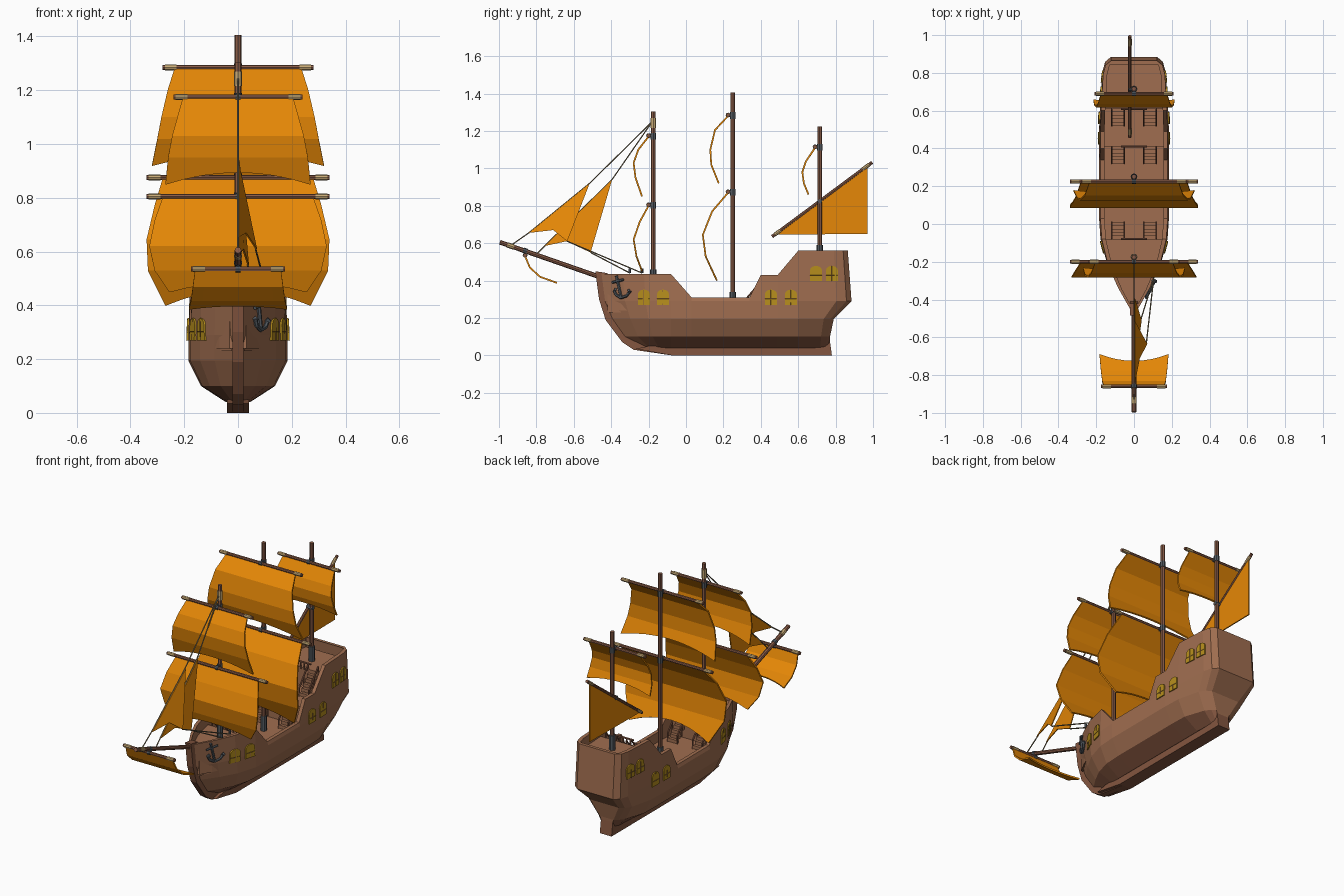
import bpy, bmesh
from math import pi, sin, cos
from mathutils import Vector, Matrix
from mathutils.bvhtree import BVHTree

if "Cube" in bpy.data.objects:
    bpy.data.objects.remove(bpy.data.objects["Cube"])


def material(name, rgb):
    m = bpy.data.materials.new(name)
    m.use_nodes = True
    m.diffuse_color = (*rgb, 1)
    m.node_tree.nodes["Principled BSDF"].inputs["Base Color"].default_value = (*rgb, 1)
    return m


WOOD = material("hull wood", (0.35, 0.155, 0.08))
KEEL = material("keel wood", (0.23, 0.092, 0.05))
SPAR = material("spar wood", (0.25, 0.105, 0.062))
SAIL = material("orange canvas", (0.79, 0.245, 0.002))
BAND = material("pale binding", (0.57, 0.4, 0.18))
IRON = material("dark iron", (0.085, 0.1, 0.115))
GOLD = material("gold glass", (0.47, 0.27, 0.012))
ROPE = material("rope", (0.24, 0.19, 0.11))


def finish(name, bm, *mats):
    bmesh.ops.recalc_face_normals(bm, faces=bm.faces)
    me = bpy.data.meshes.new(name)
    bm.to_mesh(me)
    bm.free()
    for mat in mats:
        me.materials.append(mat)
    ob = bpy.data.objects.new(name, me)
    bpy.context.collection.objects.link(ob)
    return ob


def rod(name, a, b, r, mat, sides=8):
    a, b = Vector(a), Vector(b)
    bm = bmesh.new()
    turn = (b - a).to_track_quat("Z", "Y").to_matrix().to_4x4()
    bmesh.ops.create_cone(bm, cap_ends=True, segments=sides, radius1=r, radius2=r,
                          depth=(b - a).length, matrix=Matrix.Translation((a + b) / 2) @ turn)
    return finish(name, bm, mat)


def prism(name, loop, push, mat):
    bm = bmesh.new()
    low = [bm.verts.new(p) for p in loop]
    high = [bm.verts.new(Vector(p) + Vector(push)) for p in loop]
    bm.faces.new(low)
    bm.faces.new(high)
    for i in range(len(low)):
        j = (i + 1) % len(low)
        bm.faces.new((low[i], low[j], high[j], high[i]))
    return finish(name, bm, mat)


def box(name, x0, x1, y0, y1, z0, z1, mat):
    return prism(name, [(x0, y0, z0), (x1, y0, z0), (x1, y1, z0), (x0, y1, z0)], (0, 0, z1 - z0), mat)


# Hull: stations are (y, width factor, rail height); levels are (z, half width, bow y, stern y, stern factor)
STATIONS = [(-.47, .1, .435), (-.35, .47, .435), (-.23, .76, .435), (-.08, .96, .435), (.03, 1, .31),
            (.34, 1, .31), (.4, 1, .43), (.49, 1, .43), (.6, .98, .56), (.79, .92, .56),
            (.84, .85, .56), (.865, .68, .56)]
LEVELS = [(.04, .045, -.25, .765, .8), (.1, .138, -.335, .77, .5), (.195, .185, -.395, .79, .75),
          (.29, .185, -.435, .885, .97), (None, .178, -.455, .865, 1)]


def width_at(y):
    for (y0, w0, _), (y1, w1, _) in zip(STATIONS, STATIONS[1:]):
        if y <= y1:
            return LEVELS[-1][1] * (w0 + (w1 - w0) * (y - y0) / (y1 - y0))
    return LEVELS[-1][1] * STATIONS[-1][1]


def inner(y):
    y = min(max(y, -.42), .845)
    return max(width_at(y) - .022, .006), y


def ring(y, factor, rail):
    w, yi = inner(y)
    half = [(w, yi, .38 if y > .55 else .23), (w, yi, rail)]
    for z, wide, bow, stern, narrow in reversed(LEVELS):
        yy, k = y, factor
        if y < -.08:
            yy = -.08 + (y + .08) / -.39 * (bow + .08)
        elif y > .6:
            t = (y - .6) / .265
            yy, k = .6 + t * (stern - .6), factor * (1 + (narrow - 1) * t * t)
        half.append((wide * k, yy, rail if z is None else z))
    return half + [(-x, yy, z) for x, yy, z in reversed(half)]


bm = bmesh.new()
rings = [[bm.verts.new(p) for p in ring(*s)] for s in STATIONS]
for a, b in zip(rings, rings[1:]):
    for i in range(len(a) - 1):
        face = bm.faces.new((a[i], a[i + 1], b[i + 1], b[i]))
        face.material_index = int(i in (5, 6, 7))
for r in (rings[0], rings[-1]):
    for i in range(1, 6):
        bm.faces.new((r[i], r[i + 1], r[-2 - i], r[-1 - i]))
bm.normal_update()
surface = BVHTree.FromBMesh(bm)
finish("hull", bm, WOOD, KEEL)


def skin(side, y, z, out):
    hit = surface.ray_cast(Vector((side, y, z)), Vector((-side, 0, 0)))[0]
    return Vector(((hit.x if hit else side * .18) + side * out, y, z))


# Keel, stem and rudder post
stem = [(-.485, .45), (-.465, .3), (-.43, .19), (-.34, .07), (-.28, .03), (-.075, 0),
        (.1, 0), (.1, .06), (-.2, .1), (-.34, .2), (-.4, .3), (-.42, .44)]
prism("stem", [(-.02, y, z) for y, z in stem], (.04, 0, 0), KEEL)
keel = [(-.27, .035), (-.075, 0), (.78, 0), (.765, .11), (.74, .11), (.72, .05), (-.2, .05)]
prism("keel", [(-.04, y, z) for y, z in keel], (.08, 0, 0), KEEL)

# Decks
for name, y0, y1, z0, z1 in (("fore_deck", -.42, -.08, .24, .37), ("main_deck", -.1, .43, .235, .25),
                             ("quarter_deck", .41, .63, .235, .37), ("stern_deck", .61, .845, .39, .5)):
    ys = [y0] + [s[0] for s in STATIONS if y0 < s[0] < y1] + [y1]
    right = [(inner(y)[0] + .008, y, z0) for y in ys]
    prism(name, right + [(-x, y, z) for x, y, z in reversed(right)], (0, 0, z1 - z0), WOOD)

# Stairs with balustrades: deck edge, direction of descent, lower and upper deck height
for edge, way, low, top in ((-.08, 1, .25, .37), (.41, -1, .25, .37), (.61, -1, .37, .5)):
    rise = top - low
    for s in (1, -1):
        for i in range(5):
            y = sorted((edge + way * .018 * i, edge + way * .018 * (i + 1)))
            x = sorted((s * .055, s * .115))
            z = top - rise * (i + 1) / 6
            box("stair_step", *x, *y, z - .02, z, WOOD)
        for x in (.052, .118):
            rod("stair_rail", (s * x, edge, top + .035), (s * x, edge + way * .09, low + .05), .005, SPAR, 6)
            for t in (0, .5, 1):
                y, z = edge + way * .09 * t, top - (rise - .02) * t
                rod("stair_post", (s * x, y, z - .04), (s * x, y, z + .035), .004, SPAR, 6)
    rod("deck_rail", (-.07, edge, top + .035), (.07, edge, top + .035), .006, SPAR, 6)
    for i in range(-2, 3):
        rod("rail_post", (.024 * i, edge, top - .01), (.024 * i, edge, top + .035), .004, SPAR, 6)

# Arched windows on both sides
for s in (1, -1):
    for yc, zc in ((-.225, .31), (-.123, .31), (.454, .31), (.561, .31), (.695, .437), (.78, .437)):
        arch = [(-.032, -.04), (.032, -.04)]
        arch += [(.032 * cos(a * pi / 6), .018 + .024 * sin(a * pi / 6)) for a in range(7)]
        prism("window", [skin(s, yc + y, zc + z, -.003) for y, z in arch], (s * .0095, 0, 0), GOLD)
        for y0, z0, y1, z1 in ((0, -.04, 0, .04), (-.031, -.008, .031, -.008)):
            rod("window_bar", skin(s, yc + y0, zc + z0, .006), skin(s, yc + y1, zc + z1, .006), .0015, SPAR, 4)

# Anchor on the left bow
arms = [(-.045, .35), (-.035, .325), (-.008, .308), (.022, .318), (.042, .345)]
fluke = [skin(1, -.34 + y, z, .01) for y, z in arms]
for a, b in zip(fluke, fluke[1:]):
    rod("anchor_arm", a, b, .008, IRON, 6)
rod("anchor_shank", skin(1, -.347, .31, .01), skin(1, -.372, .425, .01), .008, IRON, 6)
rod("anchor_stock", skin(1, -.395, .39, .012), skin(1, -.335, .405, .012), .007, IRON, 6)
for p, d in ((fluke[0], .012), (fluke[-1], -.012)):
    rod("anchor_tip", p, p + Vector((0, d, -.004)), .011, IRON, 4)

# Masts
for name, y, deck, top in (("fore_mast", -.175, .37, 1.305), ("main_mast", .25, .25, 1.405),
                           ("mizzen_mast", .715, .5, 1.225)):
    rod(name, (0, y, deck), (0, y, top), .0125, SPAR)
    rod(name + "_collar", (0, y, deck), (0, y, deck + .09), .018, IRON)
rod("stay_binding", (0, -.175, 1.215), (0, -.175, 1.27), .0155, BAND)


def yard(name, y, z, half):
    rod(name, (-half, y, z), (half, y, z), .0095, SPAR)
    for s in (1, -1):
        rod(name + "_binding", (s * (half - .052), y, z), (s * (half - .008), y, z), .0112, BAND)
    rod(name + "_clamp", (-.01, y, z), (.01, y, z), .013, IRON)


def square_sail(name, curve, widths, arch):
    bm = bmesh.new()
    rows, n = [], 8
    for i, ((y, z), w) in enumerate(zip(curve, widths)):
        row = []
        for c in range(n + 1):
            u = 2 * c / n - 1
            k = arch * (1 - u * u) if i == len(curve) - 1 else 0
            py, pz = curve[i - 1]
            row.append(bm.verts.new((u * w, y + (py - y) * k, z + (pz - z) * k)))
        rows.append(row)
    for a, b in zip(rows, rows[1:]):
        for c in range(n):
            bm.faces.new((a[c], a[c + 1], b[c + 1], b[c]))
    ob = finish(name, bm, SAIL)
    mod = ob.modifiers.new("Thickness", "SOLIDIFY")
    mod.thickness, mod.offset = .009, 0


# Square sails: name, mast y, yard half length, belly curve (y, z), half widths
for name, mast, half, curve, widths in (
        ("fore_topsail", -.175, .24, [(-.2, 1.17), (-.255, 1.1), (-.28, 1.03), (-.27, .95), (-.235, .85)],
         (.205, .225, .245, .26, .27)),
        ("fore_course", -.175, .34, [(-.2, .8), (-.247, .715), (-.28, .62), (-.265, .53), (-.235, .45)],
         (.28, .31, .33, .31, .255)),
        ("main_topsail", .25, .28, [(.225, 1.28), (.155, 1.205), (.13, 1.1), (.135, 1.02), (.175, .92)],
         (.235, .26, .285, .3, .32)),
        ("main_course", .25, .34, [(.225, .87), (.14, .77), (.09, .645), (.105, .53), (.165, .4)],
         (.28, .31, .34, .335, .27)),
        ("mizzen_topsail", .715, .21, [(.69, 1.11), (.64, 1.035), (.622, .98), (.63, .92), (.655, .86)],
         (.175, .19, .2, .21, .215))):
    square_sail(name, curve, widths, .45)
    y, z = curve[0]
    yard(name + "_yard", y, z + .005, half)
    rod(name + "_mast_clamp", (0, mast, z - .015), (0, mast, z + .02), .0155, IRON)

# Bowsprit with its sail
rod("bowsprit", (0, -.995, .605), (0, -.42, .405), .0125, SPAR)
rod("bowsprit_binding", (0, -.955, .591), (0, -.92, .579), .0145, BAND)
rod("bowsprit_clamp", (0, -.87, .562), (0, -.85, .555), .015, IRON)
yard("sprit_yard", -.86, .535, .175)
square_sail("sprit_sail", [(-.86, .53), (-.835, .47), (-.78, .42), (-.69, .388)], (.16, .168, .175, .183), .4)

# Lateen sail at the stern
rod("lateen_yard", (-.022, .46, .635), (-.022, .995, 1.032), .009, SPAR)
rod("lateen_binding", (-.022, .945, .995), (-.022, .98, 1.021), .0105, BAND)
rod("lateen_foot_binding", (-.022, .475, .646), (-.022, .505, .668), .0105, BAND)
rod("lateen_clamp", (-.03, .715, .825), (.012, .715, .825), .013, IRON)
prism("lateen_sail", [(-.025, .48, .645), (-.025, .97, 1.005), (-.025, .97, .65)], (.007, 0, 0), SAIL)

# Staysails, stays and sheets
for name, foot, tack, head, clew, dip, hook in (
        ("outer_jib", (0, -.94, .585), (0, -.84, .655), (0, -.515, .92), (.065, -.635, .61),
         (.025, -.71, .67), (.11, -.235, .44)),
        ("inner_jib", (0, -.8, .54), (0, -.755, .585), (0, -.395, .94), (.035, -.51, .55),
         (.015, -.64, .61), (.1, -.3, .44))):
    prism(name, [tack, head, clew, dip], (.006, 0, 0), SAIL)
    rod(name + "_stay", foot, tack, .0035, ROPE, 5)
    rod(name + "_luff", tack, head, .0035, ROPE, 5)
    rod(name + "_upper_stay", head, (0, -.18, 1.25), .0035, ROPE, 5)
    rod(name + "_sheet", clew, hook, .0035, ROPE, 5)
    rod(name + "_cleat", hook, Vector(hook) + Vector((0, 0, .025)), .007, IRON, 6)
